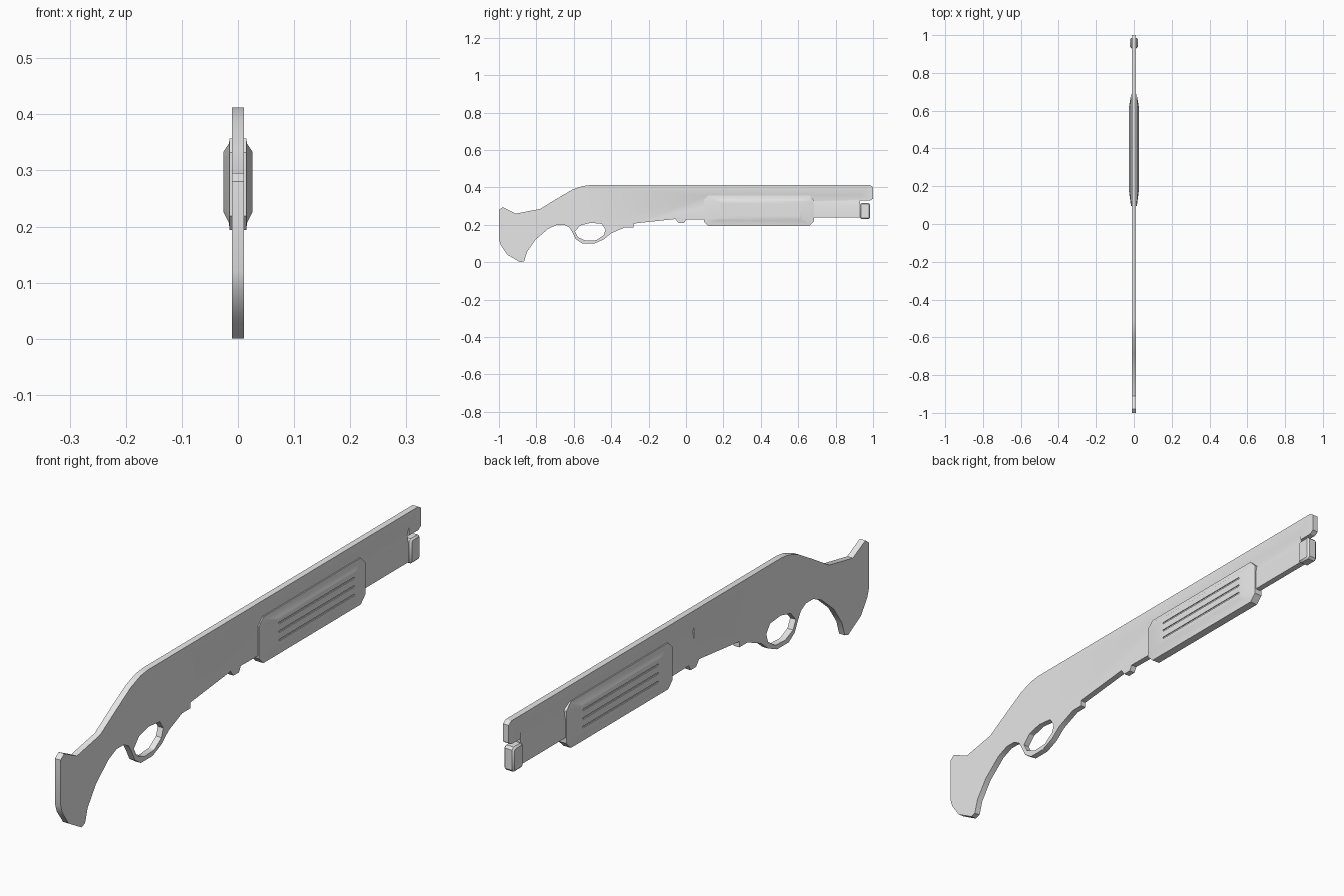
import bpy, bmesh

cube = bpy.data.objects.get("Cube")
if cube:
    bpy.data.objects.remove(cube, do_unlink=True)

GREY = bpy.data.materials.new("light grey")
GREY.use_nodes = True
GREY.diffuse_color = (0.8, 0.8, 0.8, 1)
GREY.node_tree.nodes["Principled BSDF"].inputs["Base Color"].default_value = (0.8, 0.8, 0.8, 1)


def loft(name, rings):
    """Join rings of points into a closed solid."""
    bm = bmesh.new()
    loops = [[bm.verts.new(p) for p in ring] for ring in rings]
    n = len(loops[0])
    for a, b in zip(loops, loops[1:]):
        for i in range(n):
            j = (i + 1) % n
            bm.faces.new((a[i], a[j], b[j], b[i]))
    bm.faces.new(loops[0])
    bm.faces.new(loops[-1])
    bmesh.ops.recalc_face_normals(bm, faces=bm.faces)
    mesh = bpy.data.meshes.new(name)
    bm.to_mesh(mesh)
    bm.free()
    mesh.materials.append(GREY)
    obj = bpy.data.objects.new(name, mesh)
    bpy.context.collection.objects.link(obj)
    return obj


def plate(name, outline, x0, x1):
    """Extrude a (y, z) outline across x."""
    return loft(name, [[(x, y, z) for y, z in outline] for x in (x0, x1)])


def box_outline(y0, y1, z0, z1, c):
    """Rectangle with cut corners."""
    return [(y0, z0 + c), (y0 + c, z0), (y1 - c, z0), (y1, z0 + c),
            (y1, z1 - c), (y1 - c, z1), (y0 + c, z1), (y0, z1 - c)]


def activate(obj):
    bpy.ops.object.select_all(action='DESELECT')
    obj.select_set(True)
    bpy.context.view_layer.objects.active = obj


def cut(obj, cutter):
    mod = obj.modifiers.new("cut", 'BOOLEAN')
    mod.operation = 'DIFFERENCE'
    mod.solver = 'EXACT'
    mod.object = cutter
    activate(obj)
    bpy.ops.object.modifier_apply(modifier=mod.name)
    bpy.data.objects.remove(cutter, do_unlink=True)


# Flat body: stock, receiver, trigger guard, barrel and magazine tube
HALF = 0.011
stock_top = [(-1, .12), (-1, .28), (-.98, .295), (-.91, .26), (-.78, .285),
             (-.69, .34), (-.61, .387), (-.555, .407), (-.515, .412)]
barrel = [(.985, .412), (1, .402), (1, .34), (.985, .33), (.93, .33),
          (.93, .238), (.4, .238), (.2, .226)]
underside = [(0, .229), (-.01, .21), (-.04, .21), (-.057, .231), (-.28, .207),
             (-.28, .187), (-.325, .187), (-.4, .155), (-.44, .122)]
guard = [(-.49, .1), (-.555, .1), (-.588, .122), (-.606, .158), (-.622, .185), (-.65, .2)]
grip = [(-.69, .2), (-.735, .18), (-.805, .12), (-.85, .055), (-.865, .006),
        (-.885, 0), (-.955, .04), (-.99, .09)]
body = plate("body", stock_top + barrel + underside + guard + grip, -HALF, HALF)

# Finger opening in the guard
cut(body, plate("guard_opening", [(-.594, .165), (-.578, .134), (-.535, .115), (-.48, .118),
                                  (-.44, .145), (-.43, .175), (-.45, .205), (-.51, .211),
                                  (-.565, .197)], -.05, .05))

# V groove between barrel and tube on each side
for side, start in ((1, .12), (-1, -.03)):
    section = [(.005, .337), (.017, .377), (.017, .267)]
    cut(body, loft("groove_cutter", [[(side * x, y, z) for x, z in section]
                                     for y in (start, .932)]))

# Pump grip with sloped raised sides
rim = box_outline(.095, .685, .194, .357, .025)
base = box_outline(.1, .68, .206, .348, .022)
crown = box_outline(.175, .62, .226, .333, .01)
layers = [(-.026, crown), (-.016, base), (-.015, rim), (.015, rim), (.016, base), (.026, crown)]
pump = loft("pump_grip", [[(x, y, z) for y, z in shape] for x, shape in layers])

# Long finger grooves in both faces of the pump grip
for side in (-1, 1):
    for z in (.25, .28, .31):
        cut(pump, plate("finger_cutter", box_outline(.19, .61, z - .003, z + .003, .001),
                        side * .023, side * .04))

# Magazine cap with chamfered edges
cap = plate("magazine_cap", box_outline(.93, .985, .231, .318, .008), -.02, .02)
bevel = cap.modifiers.new("bevel", 'BEVEL')
bevel.width = .006
bevel.segments = 1
bevel.limit_method = 'ANGLE'
bevel.angle_limit = 1.2

for obj in (body, pump, cap):
    activate(obj)
    bpy.ops.object.shade_smooth_by_angle(angle=0.5)
